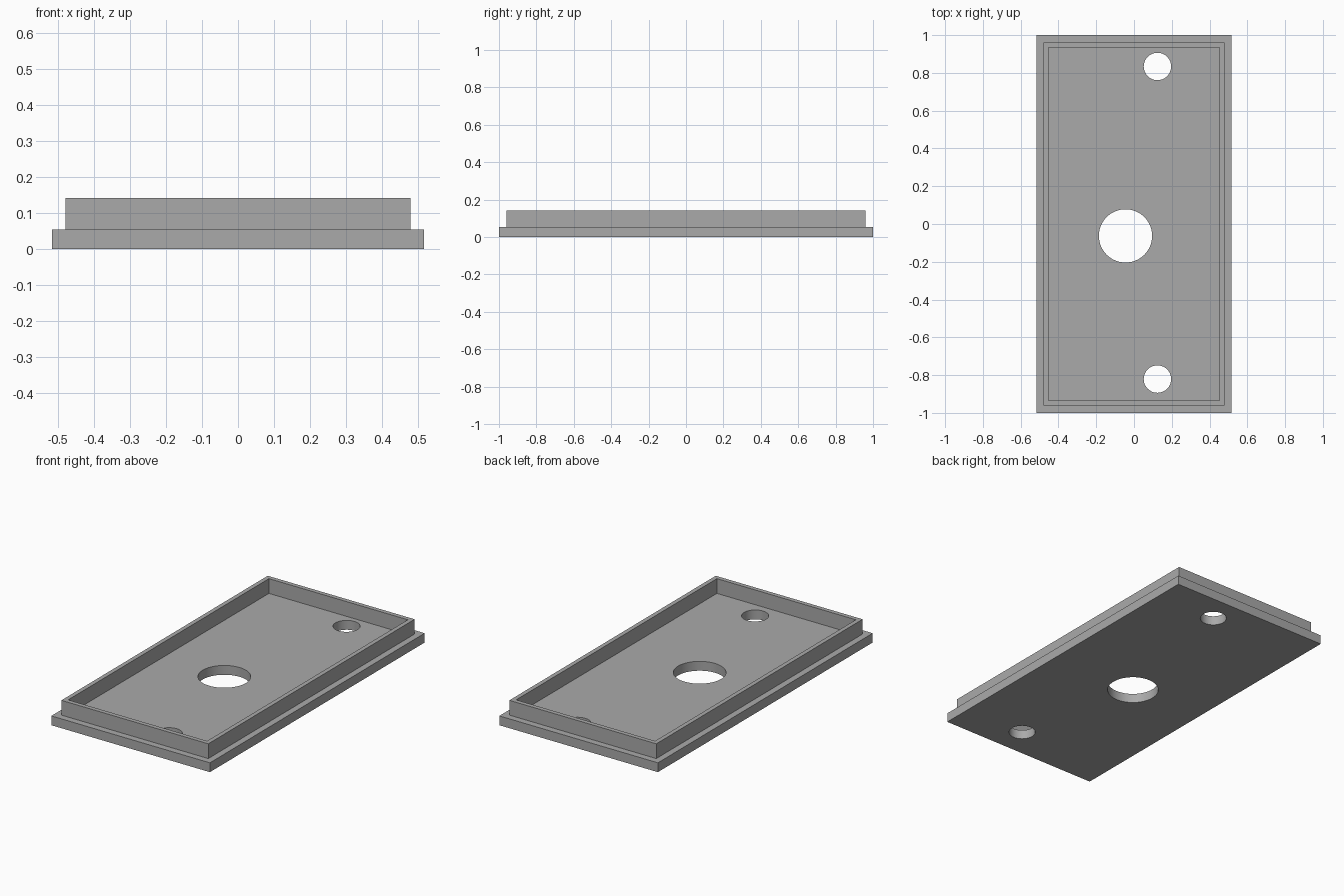
import bpy
import math

old = bpy.data.objects.get("Cube")
if old:
    bpy.data.objects.remove(old, do_unlink=True)

grey = bpy.data.materials.new("plain_grey")
grey.use_nodes = True
colour = (0.4, 0.4, 0.4, 1)
grey.diffuse_color = colour
grey.node_tree.nodes["Principled BSDF"].inputs["Base Color"].default_value = colour


def rectangle(hx, hy):
    return [(-hx, -hy), (hx, -hy), (hx, hy), (-hx, hy)]


def circle(cx, cy, r, sides=64):
    turn = 2 * math.pi / sides
    return [(cx + r * math.cos(i * turn), cy + r * math.sin(i * turn))
            for i in range(sides)]


def slab(name, outlines, bottom, top):
    """Extrude a flat outline with holes between two heights."""
    curve = bpy.data.curves.new(name, "CURVE")
    curve.dimensions = "2D"
    curve.fill_mode = "BOTH"
    curve.extrude = (top - bottom) / 2
    for points in outlines:
        spline = curve.splines.new("POLY")
        spline.points.add(len(points) - 1)
        for p, (x, y) in zip(spline.points, points):
            p.co = (x, y, 0, 1)
        spline.use_cyclic_u = True
    obj = bpy.data.objects.new(name, curve)
    bpy.context.collection.objects.link(obj)
    obj.location.z = (top + bottom) / 2
    bpy.ops.object.select_all(action="DESELECT")
    obj.select_set(True)
    bpy.context.view_layer.objects.active = obj
    bpy.ops.object.convert(target="MESH")
    obj = bpy.context.object

    # Weld the caps to the walls so the part is one closed solid
    bpy.ops.object.mode_set(mode="EDIT")
    bpy.ops.mesh.select_all(action="SELECT")
    bpy.ops.mesh.remove_doubles(threshold=0.0001)
    bpy.ops.mesh.normals_make_consistent(inside=False)
    bpy.ops.object.mode_set(mode="OBJECT")
    bpy.ops.object.shade_smooth_by_angle(angle=math.radians(30))
    obj.data.materials.clear()
    obj.data.materials.append(grey)
    return obj


PLATE_TOP = 0.055

# Base plate with a large cable hole and two screw holes
slab("base_plate",
     [rectangle(0.517, 1.0),
      circle(-0.045, -0.063, 0.141),
      circle(0.124, 0.834, 0.0725),
      circle(0.124, -0.821, 0.0725)],
     0, PLATE_TOP)

# Thin raised lip set in from the plate edge
slab("raised_lip",
     [rectangle(0.479, 0.961), rectangle(0.453, 0.935)],
     PLATE_TOP, 0.142)
